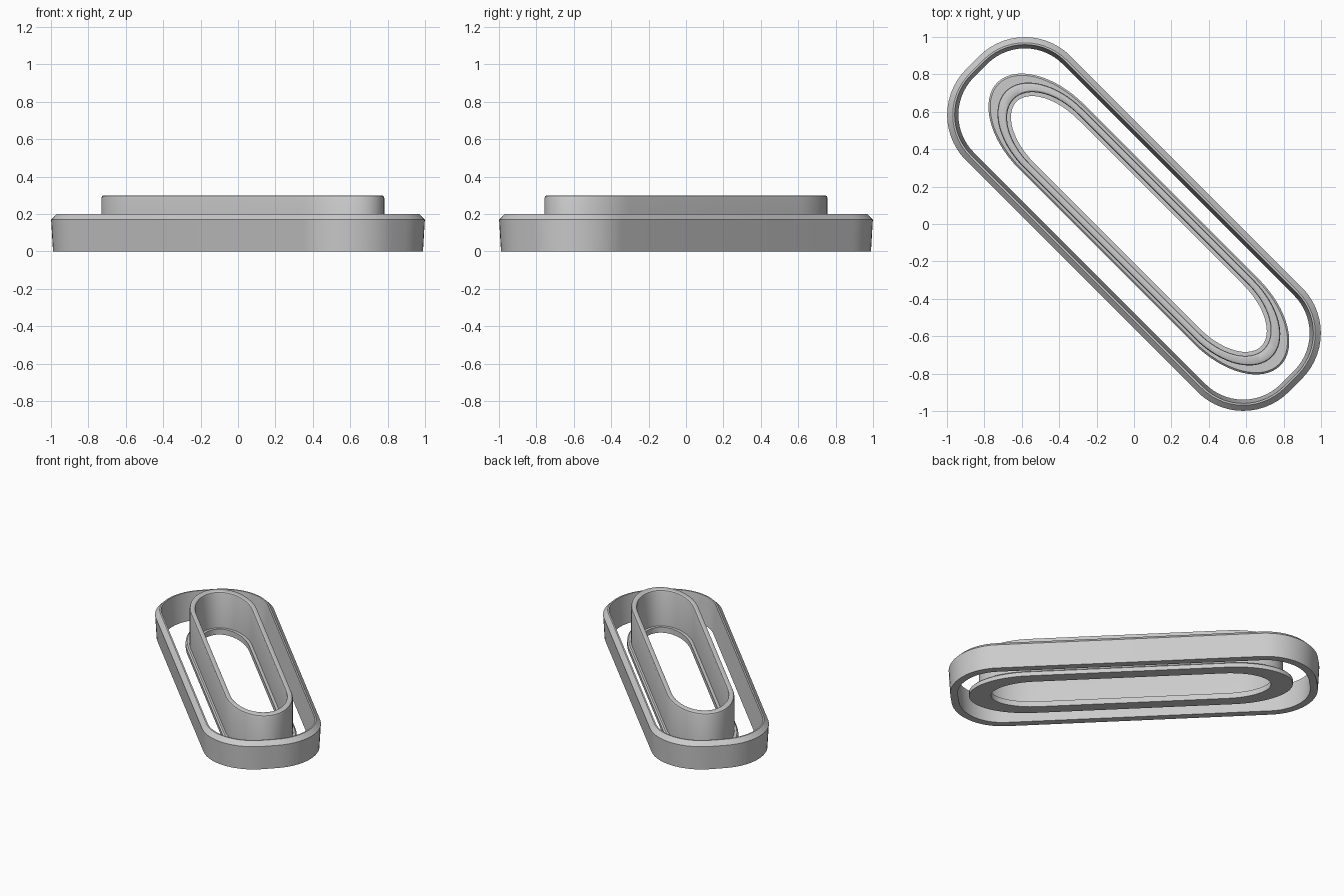
import bpy, bmesh, math
from mathutils import Matrix, Vector

cube = bpy.data.objects.get("Cube")
if cube:
    bpy.data.objects.remove(cube, do_unlink=True)

grey = bpy.data.materials.new("plain grey")
grey.use_nodes = True
colour = (0.6, 0.6, 0.6, 1)
grey.diffuse_color = colour
grey.node_tree.nodes["Principled BSDF"].inputs["Base Color"].default_value = colour


def rounded_bar(half_length, half_width, radius, steps=14):
    """Rectangle outline with round corners, long side along x."""
    points = []
    for corner, (sx, sy) in enumerate([(1, 1), (-1, 1), (-1, -1), (1, -1)]):
        for i in range(steps + 1):
            a = (corner + i / steps) * math.pi / 2
            points.append((sx * (half_length - radius) + radius * math.cos(a),
                           sy * (half_width - radius) + radius * math.sin(a)))
    return points


def oval_bar(straight, half_width, cap, steps=32):
    """Two parallel sides closed by half ellipses, long side along x."""
    points = []
    for side in (1, -1):
        for i in range(steps + 1):
            a = math.pi * (i / steps - 0.5)
            points.append((side * (straight + cap * math.cos(a)),
                           side * half_width * math.sin(a)))
    return points


def loft_ring(name, sections, centre_x=0.0):
    """Join outlines at given heights into a closed ring, laid diagonally."""
    bm = bmesh.new()
    loops = [[bm.verts.new((x, y, z)) for x, y in outline] for outline, z in sections]
    count = len(loops[0])
    for k, low in enumerate(loops):
        high = loops[(k + 1) % len(loops)]
        for i in range(count):
            j = (i + 1) % count
            bm.faces.new((low[i], low[j], high[j], high[i]))
    place = Matrix.Translation(Vector((centre_x, 0, 0))) @ Matrix.Rotation(-math.pi / 4, 4, "Z")
    bm.transform(place)
    bmesh.ops.recalc_face_normals(bm, faces=bm.faces)
    mesh = bpy.data.meshes.new(name)
    bm.to_mesh(mesh)
    bm.free()
    mesh.materials.append(grey)
    obj = bpy.data.objects.new(name, mesh)
    bpy.context.collection.objects.link(obj)
    bpy.ops.object.select_all(action="DESELECT")
    obj.select_set(True)
    bpy.context.view_layer.objects.active = obj
    bpy.ops.object.shade_smooth_by_angle(angle=math.radians(30))
    return obj


# Outer ring: slightly tapered wall with a chamfered top
def frame(inset):
    return rounded_bar(1.22 - inset, 0.395 - inset, 0.345 - inset)


loft_ring("outer_ring", [(frame(0.01), 0), (frame(0), 0.17), (frame(0.03), 0.2),
                         (frame(0.04), 0.2), (frame(0.06), 0)])


# Base flange: flat plate, wider at its ends
def flange(inset):
    return oval_bar(0.66, 0.245 - inset, 0.41 - inset)


hole = oval_bar(0.625, 0.165, 0.3)
loft_ring("base_flange", [(flange(0), 0), (flange(0), 0.03), (flange(0.01), 0.04),
                          (hole, 0.04), (hole, 0)], 0.026)


# Inner tube: upright wall with a softened rim
def outside(inset):
    return oval_bar(0.65, 0.222 - inset, 0.356 - inset)


def inside(inset):
    return oval_bar(0.64, 0.185 + inset, 0.305 + inset)


loft_ring("inner_tube", [(outside(0), 0.02), (outside(0), 0.285), (outside(0.004), 0.296),
                         (outside(0.012), 0.3), (inside(0.01), 0.3), (inside(0.003), 0.296),
                         (inside(0), 0.288), (inside(0), 0.02)], 0.026)
